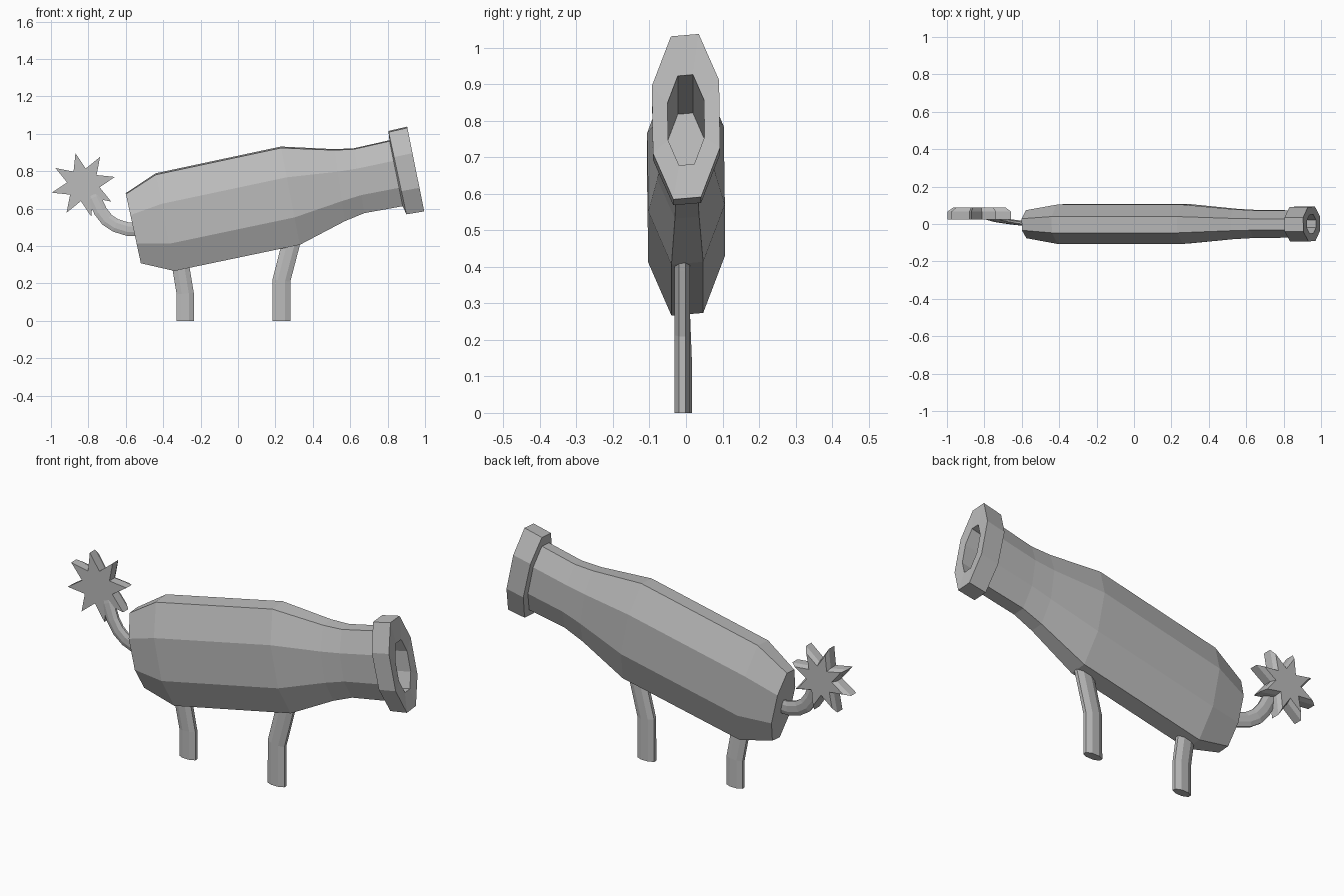
import bpy, bmesh, math
from mathutils import Vector

cube = bpy.data.objects.get("Cube")
if cube:
    bpy.data.objects.remove(cube)

grey = bpy.data.materials.new("plain grey")
grey.use_nodes = True
COLOUR = (0.5, 0.5, 0.5, 1)
grey.diffuse_color = COLOUR
grey.node_tree.nodes["Principled BSDF"].inputs["Base Color"].default_value = COLOUR


def loft(name, rings):
    """Skin a list of equal-length point rings and cap both ends."""
    bm = bmesh.new()
    rows = [[bm.verts.new(p) for p in ring] for ring in rings]
    n = len(rows[0])
    for a, b in zip(rows, rows[1:]):
        for i in range(n):
            j = (i + 1) % n
            bm.faces.new((a[i], a[j], b[j], b[i]))
    bm.faces.new(rows[0])
    bm.faces.new(rows[-1])
    bmesh.ops.recalc_face_normals(bm, faces=bm.faces)
    mesh = bpy.data.meshes.new(name)
    bm.to_mesh(mesh)
    bm.free()
    mesh.materials.append(grey)
    obj = bpy.data.objects.new(name, mesh)
    bpy.context.collection.objects.link(obj)
    return obj


def barrel_ring(tx, tz, bx, bz, half_width):
    """Flattened octagon between a top and a bottom edge."""
    top, bottom = Vector((tx, 0, tz)), Vector((bx, 0, bz))
    centre, up = (top + bottom) / 2, (top - bottom) / 2
    side = Vector((0, half_width, 0))
    k = math.cos(math.pi / 8)
    twist = math.radians(-2)
    angles = [math.pi / 8 + i * math.pi / 4 + twist for i in range(8)]
    return [centre + (up * math.cos(a) + side * math.sin(a)) / k for a in angles]


def tube(name, path, wide, deep, sides=8):
    """Flattened tube following a path of points."""
    pts = [Vector(p) for p in path]
    rings = []
    for i, p in enumerate(pts):
        before, after = pts[max(i - 1, 0)], pts[min(i + 1, len(pts) - 1)]
        t = after - before
        across = Vector((t.z, 0, -t.x)).normalized()
        ring = []
        for s in range(sides):
            a = math.tau * (s + 0.5) / sides
            k = math.cos(math.pi / sides)
            ring.append(p + (across * wide * math.cos(a)
                             + Vector((0, deep * math.sin(a), 0))) / k)
        rings.append(ring)
    return loft(name, rings)


# Barrel: rear cap, belly, neck, muzzle band, then back into the bore
sections = [
    (-0.60, 0.68, -0.52, 0.31, 0.075),
    (-0.44, 0.785, -0.34, 0.27, 0.105),
    (0.23, 0.928, 0.33, 0.41, 0.105),
    (0.515, 0.915, 0.57, 0.535, 0.08),
    (0.62, 0.92, 0.675, 0.578, 0.074),
    (0.81, 0.963, 0.88, 0.615, 0.072),
    (0.805, 1.012, 0.90, 0.572, 0.092),
    (0.905, 1.035, 0.995, 0.588, 0.092),
    (0.925, 0.925, 0.973, 0.68, 0.05),
    (0.435, 0.82, 0.483, 0.575, 0.05),
]
loft("barrel", [barrel_ring(*s) for s in sections])

# Legs
tube("front_leg", [(0.232, -0.01, 0), (0.232, -0.01, 0.215),
                   (0.28, -0.01, 0.40), (0.30, -0.01, 0.48)], 0.048, 0.021)
tube("rear_leg", [(-0.282, -0.004, 0), (-0.282, -0.005, 0.145),
                  (-0.303, -0.01, 0.27), (-0.315, -0.012, 0.34)], 0.046, 0.021)

# Curled tail
tube("tail", [(-0.53, 0.0, 0.49), (-0.59, 0.003, 0.49), (-0.655, 0.011, 0.51),
              (-0.70, 0.018, 0.54), (-0.735, 0.024, 0.585),
              (-0.77, 0.034, 0.66), (-0.79, 0.045, 0.71)], 0.036, 0.013)

# Eight-pointed star on the tail, chamfered at the rear
def star_ring(y, scale):
    ring = []
    for i in range(16):
        a = math.radians(14 + i * 22.5)
        r = (0.088 if i % 2 else 0.174) * scale
        ring.append(Vector((-0.827 + r * math.cos(a), y, 0.727 + r * math.sin(a))))
    return ring

loft("tail_star", [star_ring(0.024, 1), star_ring(0.067, 1), star_ring(0.088, 0.83)])
